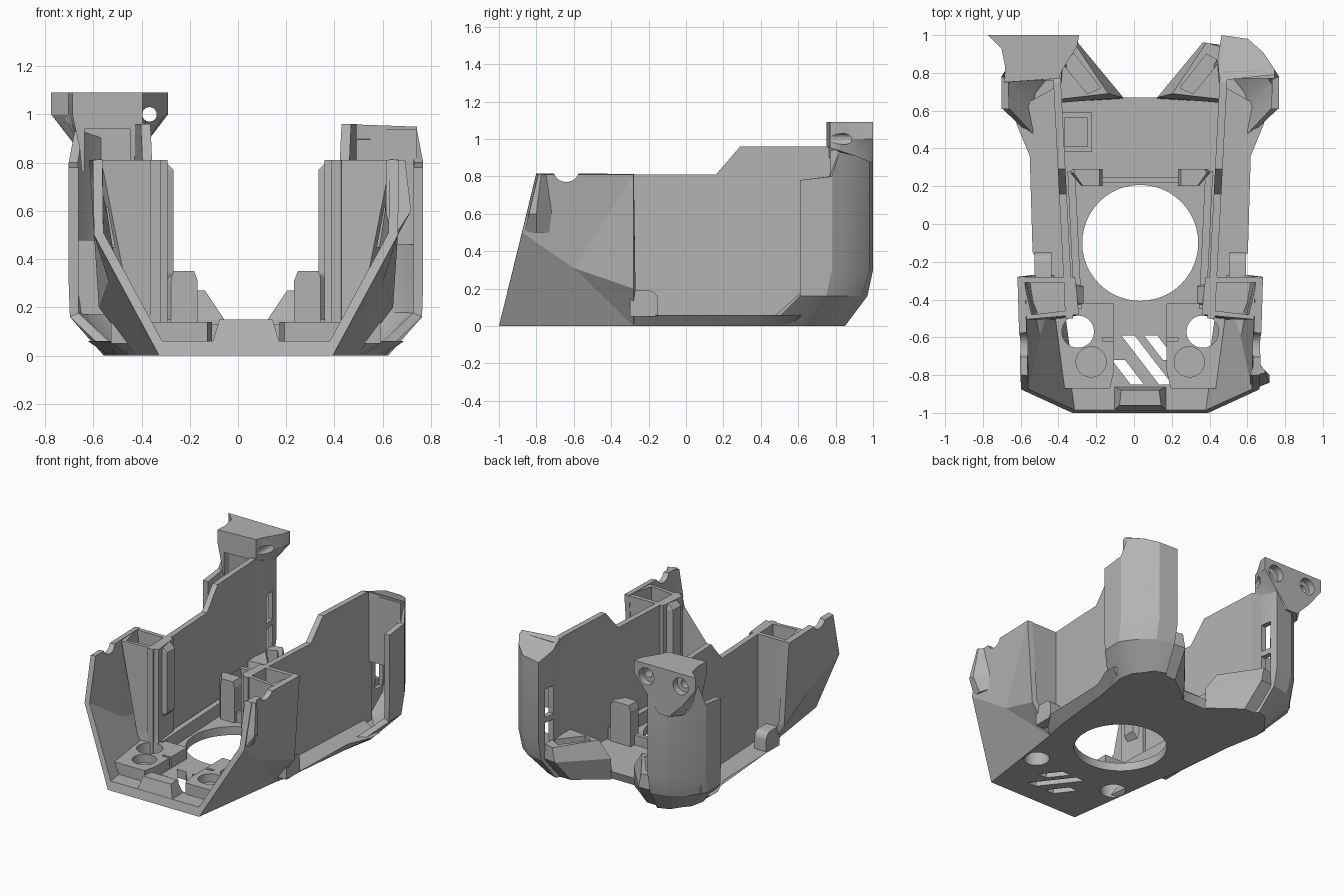
import bpy, bmesh, math

if "Cube" in bpy.data.objects:
    bpy.data.objects.remove(bpy.data.objects["Cube"])

CX = 0.033  # mirror plane of the shroud
grey = bpy.data.materials.new("plain_grey")
grey.use_nodes = True
grey.diffuse_color = (0.45, 0.45, 0.45, 1)
grey.node_tree.nodes["Principled BSDF"].inputs["Base Color"].default_value = (0.45, 0.45, 0.45, 1)


def make(name, verts, faces, fix=True):
    bm = bmesh.new()
    vs = [bm.verts.new(v) for v in verts]
    for f in faces:
        bm.faces.new([vs[i] for i in f])
    if fix:
        bmesh.ops.recalc_face_normals(bm, faces=bm.faces)
    me = bpy.data.meshes.new(name)
    bm.to_mesh(me)
    bm.free()
    me.materials.append(grey)
    ob = bpy.data.objects.new(name, me)
    ob.location.x = CX
    bpy.context.collection.objects.link(ob)
    return ob


def loft(name, rings):
    """Closed solid through rings of 3D points."""
    n = len(rings[0])
    faces = [list(range(n)), list(range(n * (len(rings) - 1), n * len(rings)))]
    for r in range(len(rings) - 1):
        for i in range(n):
            j = (i + 1) % n
            faces.append([r * n + i, r * n + j, (r + 1) * n + j, (r + 1) * n + i])
    return make(name, [p for ring in rings for p in ring], faces)


def flat(pts, z):
    return [(x, y, z) for x, y in pts]


def prism(name, pts, z0, z1):
    return loft(name, [flat(pts, z0), flat(pts, z1)])


def box(name, x0, x1, y0, y1, z0, z1):
    return prism(name, [(x0, y0), (x1, y0), (x1, y1), (x0, y1)], z0, z1)


def rod(name, x, y, z, r, h, axis="Z"):
    def spot(a, d):
        c, s = r * math.cos(a), r * math.sin(a)
        return {"Z": (x + c, y + s, z + d), "Y": (x + c, y + d, z + s), "X": (x + d, y + c, z + s)}[axis]
    angles = [math.tau * i / 48 for i in range(48)]
    return loft(name, [[spot(a, d) for a in angles] for d in (-h / 2, h / 2)])


def bake(ob):
    bpy.context.view_layer.update()
    dg = bpy.context.evaluated_depsgraph_get()
    me = bpy.data.meshes.new_from_object(ob.evaluated_get(dg))
    ob.modifiers.clear()
    ob.data = me


def cut(ob, *cutters):
    for c in cutters:
        m = ob.modifiers.new("cut", "BOOLEAN")
        m.operation, m.solver, m.object = "DIFFERENCE", "EXACT", c
        bake(ob)
        bpy.data.objects.remove(c)
    return ob


def thicken(ob, t):
    m = ob.modifiers.new("shell", "SOLIDIFY")
    m.thickness, m.offset = t, -1
    bake(ob)
    return ob


def mirror(ob):
    ob.modifiers.new("mirror", "MIRROR")
    return ob


def both(half):
    return half + [(-x, y) for x, y in reversed(half)]


# base plate with big opening, small openings and slanted vents
low = [(.36, -1), (.46, -.28), (.49, -.15), (.545, .36), (.57, .5), (.57, .56), (.4, .72), (.09, .65)]
high = [(.35, -.985), (.48, -.28), (.57, -.15), (.585, .36), (.655, .53), (.655, .61), (.42, .74), (.09, .67)]
base = loft("base_plate", [flat(both(low), 0), flat(both(high), .06)])
cut(base, rod("c", 0, -.1, 0, .307, 1),
    rod("c", -.33, -.57, 0, .085, 1), rod("c", .33, -.57, 0, .085, 1))
for x0, y0, x1, y1 in ((-.1, -.59, .1, -.85), (.02, -.59, .12, -.72), (-.15, -.72, -.05, -.85)):
    cut(base, prism("c", [(x0, y0), (x0 + .07, y0), (x1 + .07, y1), (x1, y1)], -1, 1))

# low tab in the middle of the front lip
lip = [(-.14, -.985), (.14, -.985), (.14, -.86), (-.14, -.86)]
lip_top = [(-.11, -.96), (.11, -.96), (.1, -.88), (-.1, -.88)]
loft("front_tab", [flat(lip, .05), flat(lip_top, .15)])

# raised mounting pads near the front
pad = loft("mounting_pad", [
    flat([(.14, -.78), (.16, -.87), (.35, -.87), (.42, -.42), (.14, -.42)], .04),
    flat([(.14, -.78), (.16, -.87), (.4, -.87), (.46, -.42), (.14, -.42)], .14)])
cut(pad, rod("c", .33, -.57, 0, .085, 1), rod("c", .26, -.73, .14, .08, .12),
    box("c", .13, .2, -.62, -.6, .08, .2))
mirror(pad)

# faceted front side panels with a scoop in the top edge
panel = make("front_side_panel",
             [(.36, -1, 0), (.46, -.28, 0), (.61, -.28, .2), (.65, -.28, .81),
              (.635, -.8, .81), (.63, -.876, .5), (.57, -.6, .31)],
             [(0, 1, 6), (1, 2, 6), (2, 3, 6), (6, 3, 4, 5), (0, 6, 5)], fix=False)
thicken(panel, .04)
cut(panel, rod("c", .6, -.64, .84, .07, .5, "X"))
mirror(panel)

# small ear on the left front corner only
loft("left_ear", [
    flat([(.6, -.86), (.62, -.865), (.63, -.8), (.61, -.73)], .5),
    flat([(.58, -.845), (.685, -.84), (.685, -.8), (.61, -.72)], .6),
    flat([(.58, -.8), (.66, -.79), (.66, -.775), (.61, -.72)], .81)])

# hollow front towers
top = [(.345, -.28), (.645, -.28), (.6, -.505), (.325, -.48)]
mid = [(.345, -.28), (.59, -.28), (.48, -.505), (.325, -.48)]
foot = [(.345, -.28), (.45, -.28), (.4, -.505), (.325, -.48)]
tower = loft("front_tower", [flat(foot, .01), flat(mid, .2), flat(top, .81)])
cut(tower, prism("c", [(.375, -.31), (.615, -.31), (.575, -.48), (.36, -.455)], .45, 1))
cut(tower, rod("c", .33, -.57, 0, .085, .4))
mirror(tower)
rib = [(.3, -.42), (.36, -.44), (.36, -.31), (.3, -.33)]
mirror(loft("tower_inner_rib", [flat([(x + .04, y) for x, y in rib], .3), flat(rib, .34),
                                flat(rib, .77), flat([(x + .04, y) for x, y in rib], .81)]))

# rounded tabs behind the towers
arc = [(-.2 + .05 * math.sin(a), .14 + .05 * math.cos(a)) for a in (0, .4, .8, 1.2, 1.57)]
tab = [(-.3, .05), (-.3, .19)] + arc + [(-.15, .05)]
mirror(loft("rounded_tab", [[(x, y, z) for y, z in tab] for x in (.47, .56)]))

# thin main side walls, spreading towards the back
prof = [(-.5, .03), (.8, .03), (.8, .94), (.75, .96), (.29, .96), (.16, .81), (-.5, .81)]
wall = [[(.381 + t + .052 * y, y, z) for y, z in prof] for t in (0, .04)]
mirror(loft("side_wall", wall))

# curved rear columns: shell with inner slots
mid = [(.735, .61), (.735, .78), (.71, .82), (.65, .91), (.57, .98), (.43, 1), (.41, .87), (.42, .75)]
low = [(.73, .61), (.73, .75), (.7, .8), (.64, .88), (.56, .94), (.43, .97), (.4, .86), (.41, .75)]
foot = [(.56, .45), (.59, .6), (.57, .7), (.52, .76), (.48, .82), (.4, .85), (.36, .78), (.38, .7)]
tops = [.78, .8, .93, .91, .88, .87, .91, .95]
rings = [flat(foot, 0), flat(low, .16), flat(mid, .3), [(x, y, z) for (x, y), z in zip(mid, tops)]]
n = len(mid)
grid = [(r * n + i, r * n + i + 1, r * n + n + i + 1, r * n + n + i) for r in range(3) for i in range(n - 1)]
column = make("rear_column", [p for r in rings for p in r], grid + [tuple(reversed(range(n)))], fix=False)
thicken(column, .04)
cut(column, box("c", .3, .5, .86, .94, .22, .42), box("c", .3, .5, .86, .94, .46, .66))
mirror(column)

# closed top and inner webs of the columns
roof = [(.43, .76), (.71, .79)] + mid[2:7]
heights = [.96, .95] + tops[2:7]
loft("left_column_roof", [[(x, y, z - d) for (x, y), z in zip(roof, heights)] for d in (.06, .001)])
box("left_column_web", .44, .71, .77, .81, .46, .94)
box("right_column_web", -.71, -.44, .76, .8, .17, .48)

# flared bracket on the right rear column, with two round sockets and a pocket
plan = [(-.808, 1), (-.735, .93), (-.715, .83), (-.72, .75), (-.43, .77), (-.41, .82), (-.335, .94), (-.323, 1)]
neck = [(-.7, 1), (-.69, .93), (-.69, .83), (-.69, .75), (-.43, .77), (-.43, .82), (-.43, .94), (-.44, 1)]
tip = [(-.6, 1), (-.66, .93), (-.68, .83), (-.68, .76), (-.44, .78), (-.44, .82), (-.46, .94), (-.52, 1)]
bracket = loft("rear_bracket", [flat(tip, .76), flat(neck, .86), flat(plan, 1), flat(plan, 1.09)])
cut(bracket, box("c", -.67, -.48, .7, .9, .6, .94))
cut(bracket, rod("c", -.69, 1, 1, .06, .1, "Y"), rod("c", -.69, .95, 1, .03, .1, "Y"),
    rod("c", -.42, 1, 1, .06, .1, "Y"), rod("c", -.4, .9, 1, .03, .5, "Y"))

# angled rear ducts with a groove
duct = loft("rear_duct", [
    [(.09, .66, 0), (.3, .82, 0), (.42, .82, 0), (.44, .64, 0)],
    [(.09, .67, .15), (.33, .96, .17), (.42, .95, .17), (.45, .64, .15)],
    [(.17, .69, .27), (.35, .96, .27), (.42, .94, .27), (.43, .66, .27)]])
cut(duct, prism("c", [(.21, .72), (.28, .69), (.42, .86), (.35, .9)], .12, .5))
mirror(duct)

# frame around the opening: rails, rear rib, clips and one small box
mirror(prism("side_rail", [(.31, -.45), (.35, -.45), (.385, .28), (.345, .28)], .05, .15))
box("rear_rib", -.2, .2, .22, .25, .05, .13)
clip = [(.2, .2), (.31, .2), (.37, .27), (.36, .29), (.2, .29)]
mirror(loft("clip", [flat(clip, .05), flat(clip, .31), flat([(x * .8 + .055, y) for x, y in clip], .35)]))
small = box("wall_box", -.42, -.255, .38, .59, .05, .26)
cut(small, box("c", -.4, -.28, .41, .56, .1, .5))

# smooth only the gently curved parts
bpy.ops.object.select_all(action="DESELECT")
for ob in bpy.context.scene.objects:
    if ob.name in ("rear_column", "base_plate", "rear_bracket", "rounded_tab", "mounting_pad"):
        ob.select_set(True)
        bpy.context.view_layer.objects.active = ob
bpy.ops.object.shade_smooth_by_angle(angle=math.radians(25))
